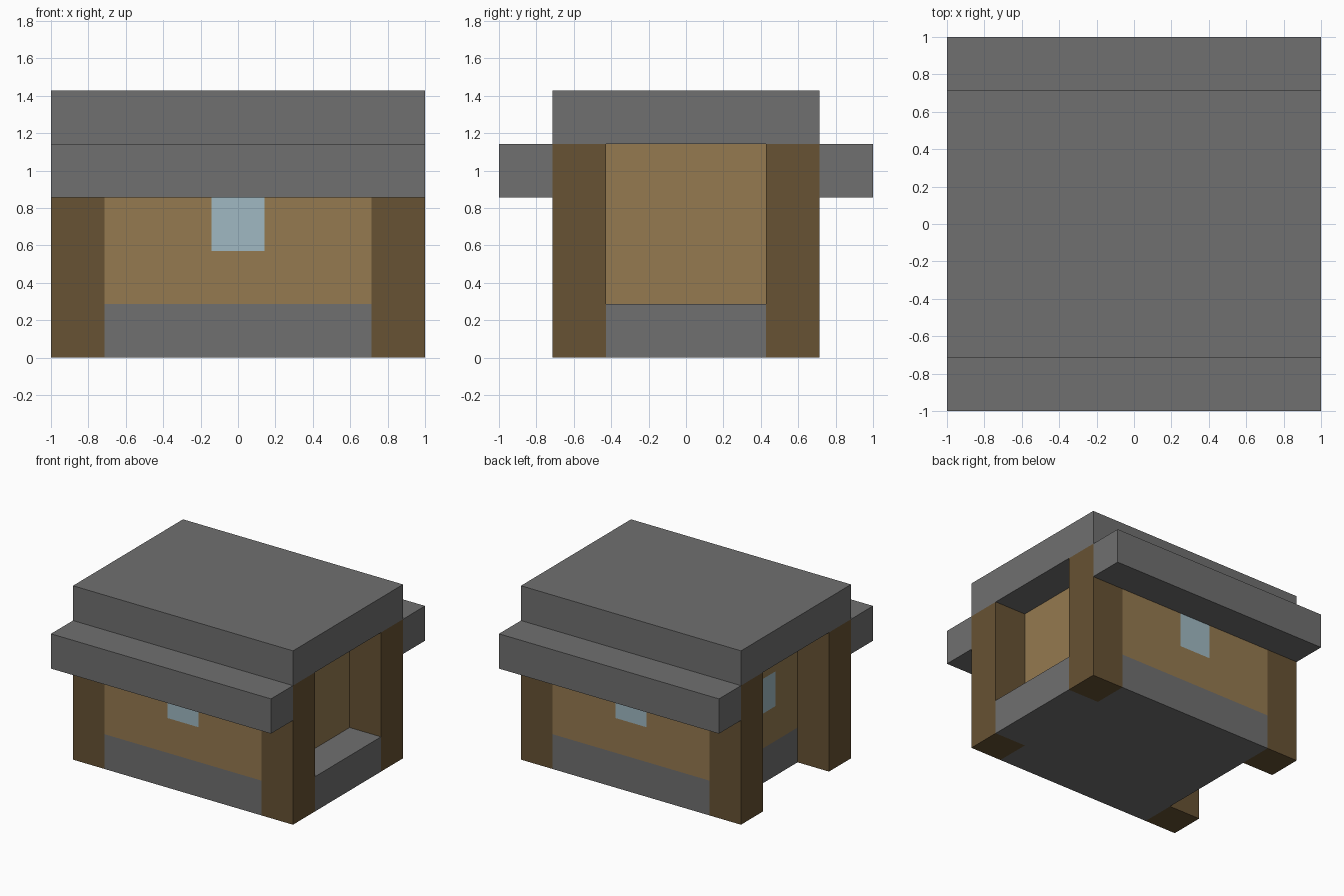
import bpy
import bmesh
from mathutils import Vector

if "Cube" in bpy.data.objects:
    bpy.data.objects.remove(bpy.data.objects["Cube"])

U = 2 / 7  # one block; all part sizes below are in blocks


def make_material(name, colour):
    mat = bpy.data.materials.new(name)
    mat.use_nodes = True
    mat.diffuse_color = (*colour, 1)
    bsdf = mat.node_tree.nodes["Principled BSDF"]
    bsdf.inputs["Base Color"].default_value = (*colour, 1)
    bsdf.inputs["Roughness"].default_value = 0.9
    return mat


stone = make_material("grey_stone", (0.16, 0.16, 0.16))
planks = make_material("light_planks", (0.30, 0.193, 0.08))
timber = make_material("dark_timber", (0.135, 0.085, 0.033))
glass = make_material("pale_glass", (0.35, 0.485, 0.54))


def block(name, low, high, *materials):
    """Axis-aligned box between two corners."""
    low, high = Vector(low) * U, Vector(high) * U
    bm = bmesh.new()
    bmesh.ops.create_cube(bm, size=1)
    size, centre = high - low, (low + high) / 2
    for v in bm.verts:
        v.co = Vector(a * b for a, b in zip(v.co, size)) + centre
    mesh = bpy.data.meshes.new(name)
    bm.to_mesh(mesh)
    bm.free()
    for mat in materials:
        mesh.materials.append(mat)
    obj = bpy.data.objects.new(name, mesh)
    bpy.context.collection.objects.link(obj)
    return obj


# Stone base, with a porch floor on the left side only
block("base", (-2.5, -2.5, 0), (2.5, 2.5, 1), stone)
block("porch_floor", (2.5, -1.5, 0), (3.5, 1.5, 1), stone)

# Plank walls, cut so the windows are flush faces
walls = block("walls", (-2.5, -2.5, 1), (2.5, 2.5, 4), planks, glass)
bm = bmesh.new()
bm.from_mesh(walls.data)
cuts = [((s, 0, 0), (1, 0, 0)) for s in (-0.5, 0.5)]
cuts += [((0, s, 0), (0, 1, 0)) for s in (-0.5, 0.5)]
cuts += [((0, 0, h), (0, 0, 1)) for h in (2, 3)]
for point, normal in cuts:
    bmesh.ops.bisect_plane(bm, geom=bm.verts[:] + bm.edges[:] + bm.faces[:],
                           plane_co=Vector(point) * U, plane_no=normal)
# Windows sit mid-wall on the front, back and right, none on the porch side
for face in bm.faces:
    x, y, z = face.calc_center_median() / U
    middle = abs(x) < 0.5 or (abs(y) < 0.5 and x < 0)
    if 2 < z < 3 and middle and abs(face.normal.z) < 0.5:
        face.material_index = 1
bm.to_mesh(walls.data)
bm.free()

# Corner posts
for side, sx in (("left", 1), ("right", -1)):
    for end, sy in (("front", -1), ("back", 1)):
        x, y = 3 * sx, 2 * sy
        block(f"{end}_{side}_post", (x - 0.5, y - 0.5, 0), (x + 0.5, y + 0.5, 4), timber)

# Stepped roof: low eaves front and back, flat slab on top
for end, y in (("front", -3), ("back", 3)):
    block(f"{end}_eave", (-3.5, y - 0.5, 3), (3.5, y + 0.5, 4), stone)
block("roof_slab", (-3.5, -2.5, 4), (3.5, 2.5, 5), stone)
